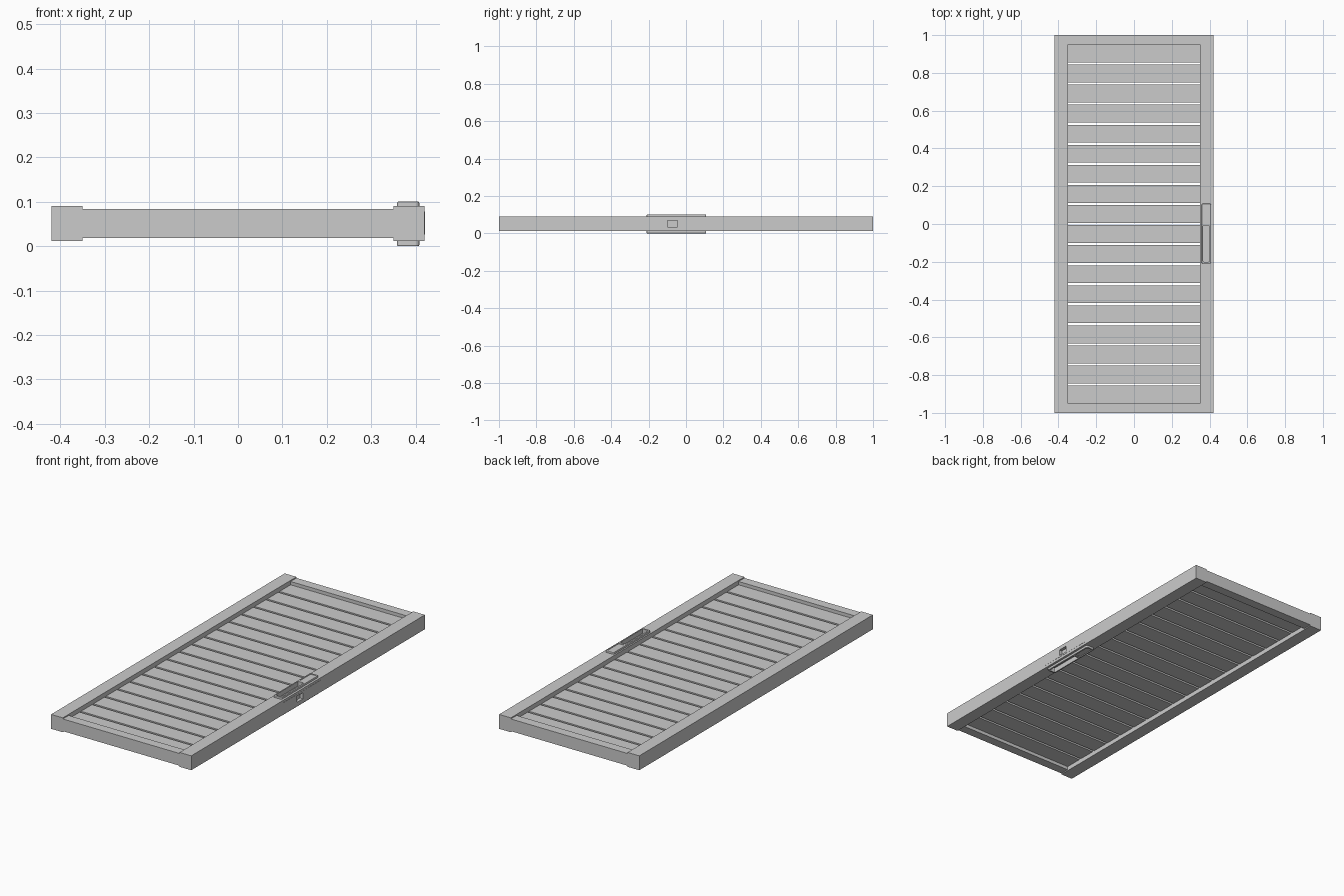
import bpy, bmesh, math
from mathutils import Vector

if "Cube" in bpy.data.objects:
    bpy.data.objects.remove(bpy.data.objects["Cube"])

ZC = 0.051  # mid-thickness of the door


def obj_from_bm(name, bm):
    me = bpy.data.meshes.new(name)
    bm.normal_update()
    bm.to_mesh(me)
    bm.free()
    ob = bpy.data.objects.new(name, me)
    bpy.context.collection.objects.link(ob)
    return ob


def box(name, x0, x1, y0, y1, z0, z1):
    bm = bmesh.new()
    bmesh.ops.create_cube(bm, size=1)
    for v in bm.verts:
        v.co = Vector(((x0 + x1) / 2 + v.co.x * (x1 - x0),
                       (y0 + y1) / 2 + v.co.y * (y1 - y0),
                       (z0 + z1) / 2 + v.co.z * (z1 - z0)))
    return obj_from_bm(name, bm)


def rounded(name, x0, x1, y0, y1, z0, z1, r, seg=4):
    """Upright block with rounded corners in plan."""
    bm = bmesh.new()
    verts = []
    for i, (cx, cy) in enumerate([(x1 - r, y1 - r), (x0 + r, y1 - r),
                                  (x0 + r, y0 + r), (x1 - r, y0 + r)]):
        for k in range(seg + 1):
            a = math.pi / 2 * (i + k / seg)
            verts.append(bm.verts.new((cx + r * math.cos(a), cy + r * math.sin(a), z0)))
    face = bm.faces.new(verts)
    ext = bmesh.ops.extrude_face_region(bm, geom=[face])
    for v in ext['geom']:
        if isinstance(v, bmesh.types.BMVert):
            v.co.z = z1
    bmesh.ops.recalc_face_normals(bm, faces=bm.faces)
    return obj_from_bm(name, bm)


def cut(ob, cutter):
    m = ob.modifiers.new("cut", 'BOOLEAN')
    m.operation, m.object, m.solver = 'DIFFERENCE', cutter, 'EXACT'
    cutter.hide_render = True
    cutter.hide_set(True)
    cutter.display_type = 'WIRE'


# frame
left = box("left_stile", -0.42, -0.35, -1, 1, 0.012, 0.09)
right = box("right_stile", 0.35, 0.42, -1, 1, 0.012, 0.09)
for s, n in ((-1, "front_rail"), (1, "back_rail")):
    a, b = sorted((s * 0.95, s * 1.0))
    box(n, -0.35, 0.35, a, b, 0.018, 0.084)

# slats
N, gap = 18, 0.012
pitch = (1.9 + gap) / N
for i in range(N):
    y0 = -0.95 + i * pitch
    box(f"slat_{i + 1}", -0.35, 0.35, y0, y0 + pitch - gap, 0.036, 0.066)

# lock plates on both faces with a finger pull and a shallow latch panel
pull_cuts = []
for s, n in ((1, "upper"), (-1, "lower")):
    def zr(a, b):
        return sorted((ZC + s * a, ZC + s * b))
    plate = rounded(f"{n}_lock_plate", 0.358, 0.408, -0.21, 0.108, *zr(0.036, 0.0495 if s > 0 else 0.051), 0.008)
    bev = plate.modifiers.new("bevel", 'BEVEL')
    bev.width, bev.segments, bev.limit_method = 0.003, 2, 'ANGLE'
    bev.angle_limit = math.radians(50)
    pull = rounded(f"{n}_pull_cutter", 0.366, 0.400, -0.2, -0.008, *zr(0.025, 0.07), 0.006)
    cut(plate, pull)
    cut(right, pull)
    latch = rounded(f"{n}_latch_cutter", 0.366, 0.400, 0.004, 0.1, *zr(0.047, 0.07), 0.006)
    cut(plate, latch)

# edge strike plate with bolt opening
edge = box("edge_plate", 0.415, 0.421, -0.21, 0.108, 0.026, 0.078)
hole = box("bolt_hole_cutter", 0.404, 0.44, -0.098, -0.046, 0.035, 0.068)
cut(edge, hole)
cut(right, hole)
